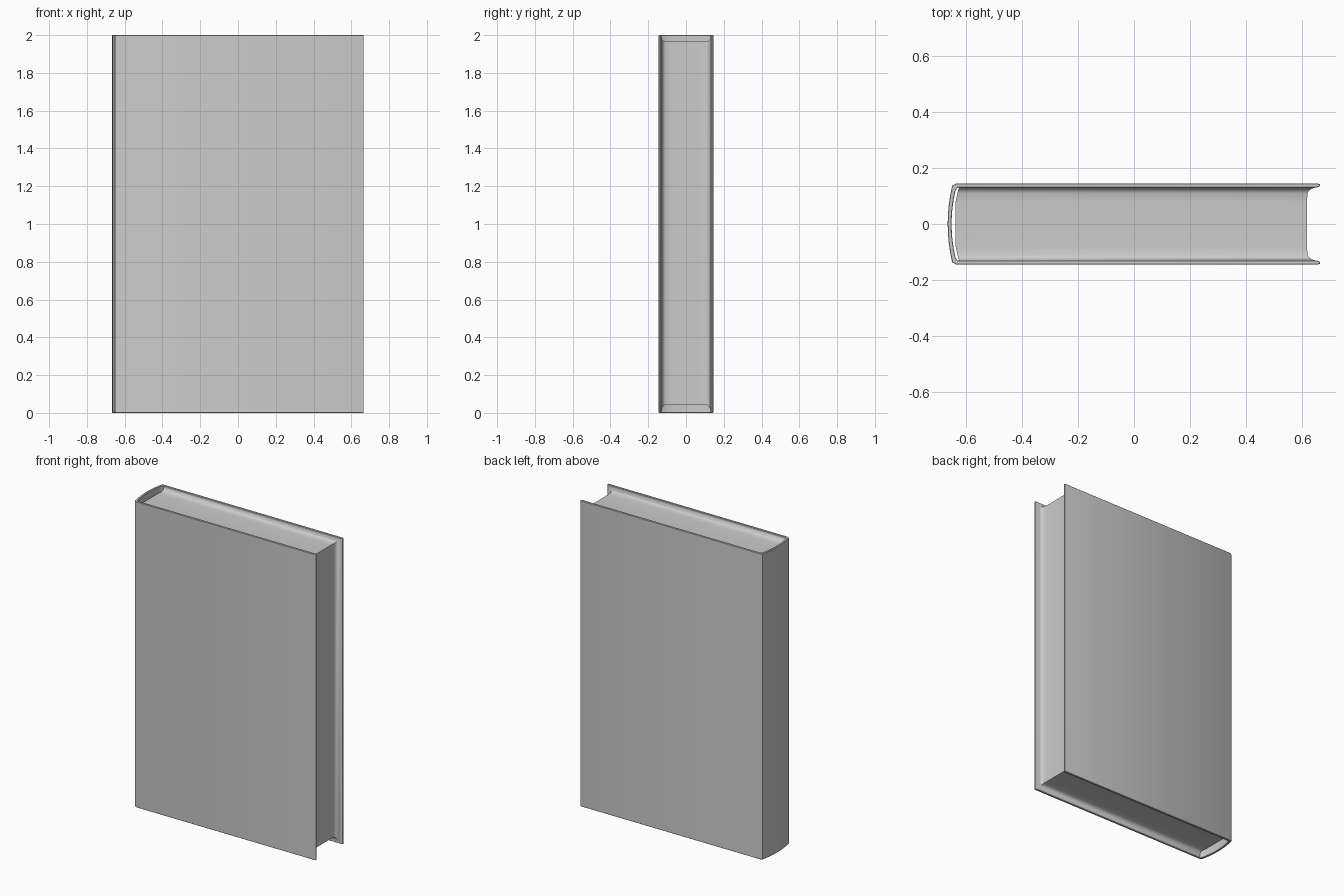
import bpy
import bmesh

default = bpy.data.objects.get("Cube")
if default:
    bpy.data.objects.remove(default, do_unlink=True)


def material(name, rgb):
    mat = bpy.data.materials.new(name)
    mat.use_nodes = True
    mat.diffuse_color = (*rgb, 1)
    mat.node_tree.nodes["Principled BSDF"].inputs["Base Color"].default_value = (*rgb, 1)
    return mat


grey = material("plain grey", (0.6, 0.6, 0.6))


def loft(name, rings):
    """Skin a stack of equal-length point rings and cap both ends."""
    bm = bmesh.new()
    loops = [[bm.verts.new(p) for p in ring] for ring in rings]
    n = len(loops[0])
    for a, b in zip(loops, loops[1:]):
        for i in range(n):
            j = (i + 1) % n
            bm.faces.new((a[i], a[j], b[j], b[i]))
    bm.faces.new(loops[0])
    bm.faces.new(loops[-1])
    bmesh.ops.recalc_face_normals(bm, faces=bm.faces)
    mesh = bpy.data.meshes.new(name)
    bm.to_mesh(mesh)
    bm.free()
    obj = bpy.data.objects.new(name, mesh)
    bpy.context.collection.objects.link(obj)
    mesh.materials.append(grey)
    return obj


def smooth(obj):
    bpy.ops.object.select_all(action="DESELECT")
    obj.select_set(True)
    bpy.context.view_layer.objects.active = obj
    bpy.ops.object.shade_smooth_by_angle(angle=0.6)


def spine_arc(middle, corner, half, steps=8):
    """Bowed spine line running from the front board to the back board."""
    params = [2 * i / steps - 1 for i in range(steps + 1)]
    return [(middle + (corner - middle) * t * t, half * t) for t in params]


# Hard cover: two boards joined by a gently bowed spine
outer = [(0.655, -0.145), (-0.635, -0.145)] + spine_arc(-0.666, -0.65, 0.137) \
    + [(-0.635, 0.145), (0.655, 0.145)]
inner = [(0.655, 0.131), (-0.63, 0.131)] + spine_arc(-0.652, -0.638, 0.12)[::-1] \
    + [(-0.63, -0.131), (0.655, -0.131)]
fore_back = [(0.664, 0.143), (0.666, 0.138), (0.662, 0.133)]
fore_front = [(x, -y) for x, y in reversed(fore_back)]
profile = outer + fore_back + inner + fore_front


cover = loft("cover", [[(x, y, z) for x, y in profile] for z in (0, 2)])
bevel = cover.modifiers.new("soft edges", "BEVEL")
bevel.width = 0.002
bevel.segments = 1
bevel.limit_method = "ANGLE"
bevel.angle_limit = 1.0
smooth(cover)

# Page block: hollowed at the fore edge, head and tail, flaring into the boards
half_slices = [(0.132, 0.0), (0.126, 0.5), (0.119, 0.78), (0.11, 0.93), (0.08, 1.0)]
slices = [(-y, f) for y, f in half_slices] + [(y, f) for y, f in reversed(half_slices)]
rings = []
for y, f in slices:
    back = -0.645 + 0.02 * (y / 0.132) ** 2
    fore = 0.652 - 0.034 * f
    tail, head = 0.008 + 0.037 * f, 1.99 - 0.025 * f
    rings.append([(back, y, tail), (fore, y, tail), (fore, y, head), (back, y, head)])
pages = loft("page_block", rings)
smooth(pages)
